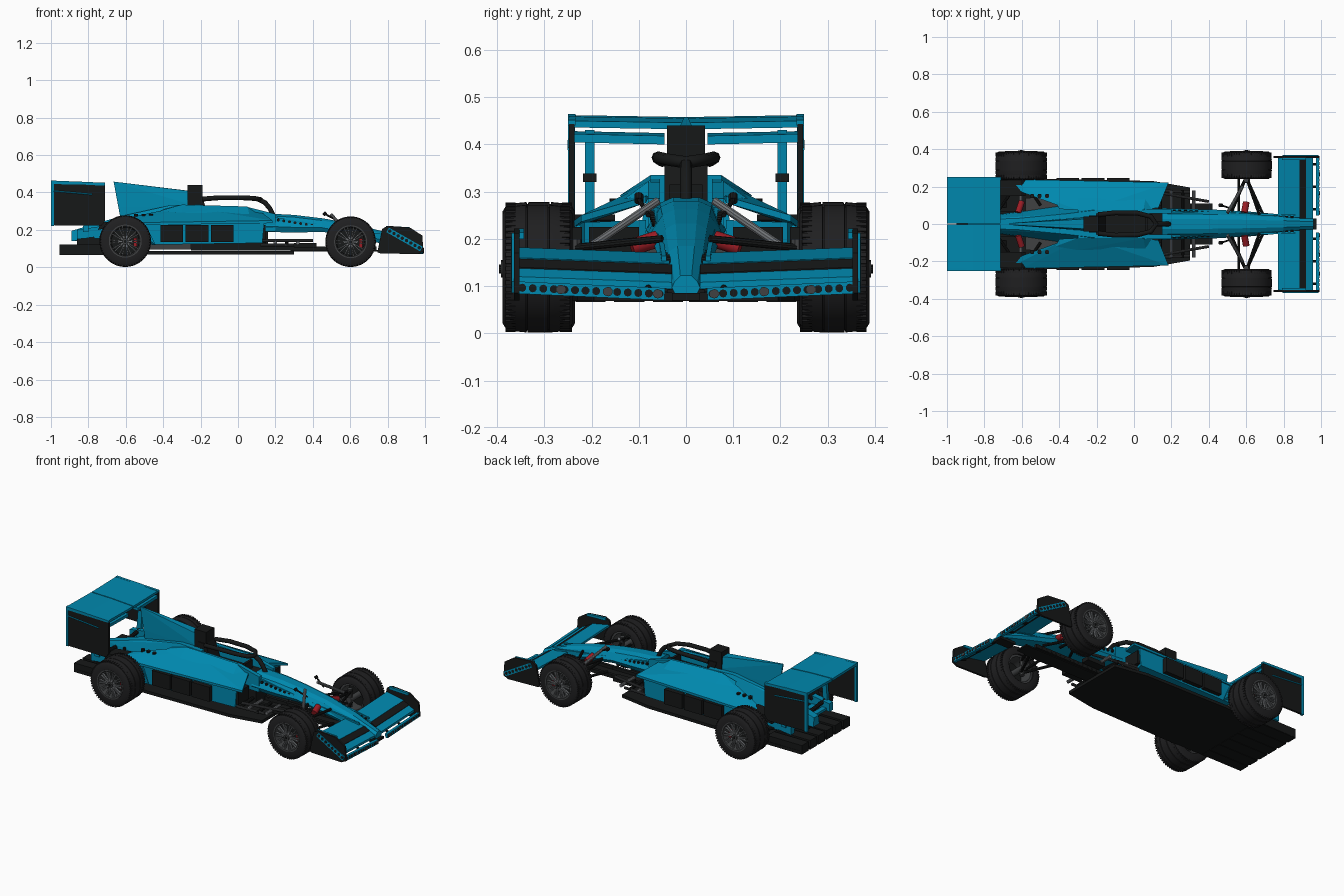
import bpy, bmesh, math
from mathutils import Matrix, Vector

if "Cube" in bpy.data.objects:
    bpy.data.objects.remove(bpy.data.objects["Cube"])


def material(name, c):
    m = bpy.data.materials.new(name)
    m.diffuse_color = (*c, 1)
    m.use_nodes = True
    m.node_tree.nodes["Principled BSDF"].inputs["Base Color"].default_value = m.diffuse_color
    return m


TEAL = material("teal", (0.0, 0.25, 0.43))
BLACK = material("black", (0.008, 0.009, 0.009))
TYRE = material("rubber", (0.014, 0.014, 0.015))
DARK = material("dark_grey", (0.05, 0.053, 0.055))
GREY = material("mid_grey", (0.16, 0.17, 0.18))
RED = material("red", (0.33, 0.012, 0.018))


def finish(bm, name, mat, mirror=True, smooth=False):
    bmesh.ops.recalc_face_normals(bm, faces=bm.faces[:])
    me = bpy.data.meshes.new(name)
    bm.to_mesh(me)
    bm.free()
    ob = bpy.data.objects.new(name, me)
    bpy.context.collection.objects.link(ob)
    me.materials.append(mat)
    if smooth:
        me.polygons.foreach_set("use_smooth", [True] * len(me.polygons))
        me.set_sharp_from_angle(angle=math.radians(35))
    if mirror:
        mod = ob.modifiers.new("mirror_y", 'MIRROR')
        mod.use_axis = (False, True, False)
    return ob


def cubes(name, mats, mat, mirror=True):
    bm = bmesh.new()
    for m in mats:
        bmesh.ops.create_cube(bm, size=1, matrix=m)
    return finish(bm, name, mat, mirror)


def box(name, x, y, z, mat, mirror=True):
    c = Vector(((x[0] + x[1]) / 2, (y[0] + y[1]) / 2, (z[0] + z[1]) / 2))
    s = (x[1] - x[0], y[1] - y[0], z[1] - z[0])
    return cubes(name, [Matrix.LocRotScale(c, None, Vector(s))], mat, mirror)


def hull(name, pts, mat, mirror=True):
    bm = bmesh.new()
    for p in pts:
        bm.verts.new(p)
    bmesh.ops.convex_hull(bm, input=bm.verts[:])
    bmesh.ops.dissolve_limit(bm, angle_limit=0.02, verts=bm.verts[:], edges=bm.edges[:])
    return finish(bm, name, mat, mirror)


def loft(name, rings, mat, mirror=True, wrap=False, cap=True, smooth=True):
    bm = bmesh.new()
    vs = [[bm.verts.new(p) for p in r] for r in rings]
    n = len(rings[0])
    pairs = list(zip(vs, vs[1:])) + ([(vs[-1], vs[0])] if wrap else [])
    for a, b in pairs:
        for i in range(n):
            bm.faces.new((a[i], a[(i + 1) % n], b[(i + 1) % n], b[i]))
    if cap and not wrap:
        bm.faces.new(vs[0])
        bm.faces.new(vs[-1])
    return finish(bm, name, mat, mirror, smooth)


def prism(name, xz, y0, y1, mat, mirror=True, dz=0):
    return loft(name, [[(x, y0, z) for x, z in xz], [(x, y1, z + dz) for x, z in xz]],
                mat, mirror, smooth=False)


def rods(name, segs, r, mat, mirror=True, n=10):
    bm = bmesh.new()
    for a, b in segs:
        a, b = Vector(a), Vector(b)
        m = Matrix.Translation((a + b) / 2) @ (b - a).to_track_quat('Z', 'Y').to_matrix().to_4x4()
        bmesh.ops.create_cone(bm, cap_ends=True, segments=n, radius1=r, radius2=r, depth=(b - a).length, matrix=m)
    return finish(bm, name, mat, mirror, True)


def hole_beam(name, a, b, axis, w, h, n, mat):
    """Beam from a to b with a row of dark holes facing along axis."""
    a, b, ax = Vector(a), Vector(b), Vector(axis)
    d = (b - a).normalized()
    rot = Matrix((d, ax, d.cross(ax))).transposed()
    cubes(name, [Matrix.LocRotScale((a + b) / 2, rot.to_quaternion(), Vector(((b - a).length, w, h)))], mat)
    cs = [a.lerp(b, (i + 0.5) / n) for i in range(n)]
    rods(name + "_holes", [(c - ax * (w / 2 + .001), c + ax * (w / 2 + .001)) for c in cs], h * .33, BLACK)


def wheel(name, cx, r, y0, y1):
    def ring(rad, y, n=56):
        return [(cx + rad * math.cos(2 * math.pi * i / n), y, r + .002 + rad * math.sin(2 * math.pi * i / n)) for i in range(n)]
    w, rr = y1 - y0, .086
    prof = [(0, rr), (0, r * .86), (.05, r * .95), (.13, r - .003), (.33, r), (.335, r - .004), (.35, r - .004), (.355, r),
            (.645, r), (.65, r - .004), (.665, r - .004), (.67, r), (.87, r - .003), (.95, r * .95), (1, r * .86), (1, rr)]
    loft(name + "_tyre", [ring(q, y0 + w * t) for t, q in prof], TYRE, wrap=True)
    loft(name + "_rim", [ring(q, y) for q, y in [(.088, y1 + .001), (.08, y1 + .001), (.074, y1 - .03), (.074, y0 + .01),
                         (.088, y0 + .01)]], DARK, wrap=True)
    loft(name + "_brake_disc", [ring(.074, y1 - .06), ring(.074, y1 - .05)], BLACK)
    rods(name + "_hub", [((cx, y0 - .02, r), (cx, y1 + .004, r))], .017, DARK, n=16)
    rods(name + "_nut", [((cx, y1, r), (cx, y1 + .008, r))], .008, BLACK)
    sp, tr = [], []
    for i in range(20):
        a = 2 * math.pi * (i // 2 + (.18 if i % 2 else -.18)) / 10
        R = Matrix.Translation((cx, 0, r)) @ Matrix.Rotation(a, 4, 'Y')
        sp.append(R @ Matrix.Translation((.048, y1 - .012, 0)) @ Matrix.Diagonal((.072, .012, .006, 1)))
    for i in range(56):
        R = Matrix.Translation((cx, 0, r + .002)) @ Matrix.Rotation(2 * math.pi * i / 56, 4, 'Y')
        for t in (.11, .89):
            tr.append(R @ Matrix.Translation((r - .007, y0 + w * t, 0)) @ Matrix.Diagonal((.012, w * .14, .009, 1)))
    cubes(name + "_spokes", sp, GREY)
    cubes(name + "_tread_blocks", tr, TYRE)
    box(name + "_brake_caliper", (cx + .045, cx + .064), (y1 - .05, y1 - .032), (r - .028, r + .018), RED)


# Wheels
wheel("rear_wheel", -.603, .138, .235, .388)
wheel("front_wheel", .602, .135, .24, .388)

# Floor and finned diffuser
hull("floor", [(x, s * y, z) for x, y in ((-.95, .235), (-.45, .24), (.1, .23), (.3, .195)) for s in (1, -1) for z in (.068, .086)], BLACK, False)
for k, y in enumerate((0, .082, .164)):
    prism(f"diffuser_strake_{k}", [(-.955, .066), (-.955, .122), (-.72, .122), (-.68, .085), (-.68, .066)],
          y + .006, y + .07, BLACK)
hole_beam("floor_rail", (.1, .045, .1), (.74, .045, .1), (0, 1, 0), .018, .022, 20, BLACK)
box("keel_plate", (.28, .8), (-.04, .04), (.085, .093), BLACK, False)

# Nose shell
secs = [(.15, .055, .085, .288, .19), (.3, .054, .08, .28, .185), (.45, .05, .076, .262, .19), (.62, .044, .066, .233, .16),
        (.8, .036, .05, .185, .12), (.96, .024, .03, .122, .085)]
loft("nose", [[(x, s * y, z) for s, y, z in ((-1, wb * .8, b), (-1, wb, b + (t - b) * .3), (-1, wt, t - .012), (-1, wt * .5, t),
     (1, wt * .5, t), (1, wt, t - .012), (1, wb, b + (t - b) * .3), (1, wb * .8, b))] for x, wt, wb, t, b in secs], TEAL, False, smooth=False)
hole_beam("nose_side_beam", (.2, .073, .255), (.86, .038, .152), (0, 1, 0), .01, .024, 22, TEAL)

# Cockpit
box("cockpit_tub", (-.25, .16), (-.055, .055), (.09, .265), BLACK, False)
prism("cockpit_side", [(-.3, .2), (-.3, .33), (.06, .32), (.2, .285), (.2, .19)], .055, .08, TEAL)
prism("seat_back", [(-.2, .26), (-.15, .26), (-.19, .37), (-.24, .37)], -.045, .045, BLACK, False)
box("steering_wheel", (.06, .075), (-.035, .035), (.265, .315), BLACK, False)
box("airbox", (-.27, -.19), (-.04, .04), (.3, .44), BLACK, False)

# Halo
for nm, pts in (("halo_hoop", [(-.19, -.05, .365), (-.1, -.06, .372), (.02, -.058, .372), (.09, -.04, .368), (.12, 0, .362),
                 (.09, .04, .368), (.02, .058, .372), (-.1, .06, .372), (-.19, .05, .365)]),
                ("halo_strut", [(.11, 0, .364), (.145, 0, .345), (.17, 0, .315), (.19, 0, .275)])):
    cu = bpy.data.curves.new(nm, 'CURVE')
    cu.dimensions, cu.bevel_depth, cu.bevel_resolution, cu.use_fill_caps = '3D', .013, 2, True
    s = cu.splines.new('POLY')
    s.points.add(len(pts) - 1)
    for p, c in zip(s.points, pts):
        p.co = (*c, 1)
    cu.materials.append(BLACK)
    bpy.context.collection.objects.link(bpy.data.objects.new(nm, cu))

# Engine cover, spine and fin
hull("engine_cover", [(x, s * y, z) for x, y, z in ((-.2, .075, .335), (-.2, .1, .2), (-.36, .055, .332), (-.36, .1, .2),
     (-.62, .03, .275), (-.62, .05, .18), (-.89, .022, .195), (-.89, .03, .14), (-.6, .045, .14))
     for s in (1, -1)], TEAL, False)
hull("shark_fin", [(x, s * y, z) for x, y, z in ((-.665, .004, .458), (-.635, .008, .325), (-.63, .008, .27), (-.27, .022, .41), (-.2, .03, .4), (-.2, .04, .32))
     for s in (1, -1)], TEAL, False)
box("gearbox", (-.86, -.4), (-.07, .07), (.095, .165), BLACK, False)
box("engine_block", (-.58, -.25), (-.14, .14), (.095, .19), DARK, False)

# Sidepods
hull("sidepod_body", [(-.5, .225, .12), (-.5, .225, .235), (.13, .215, .13), (.14, .215, .235), (-.5, .12, .12), (.1, .085, .13),
     (-.5, .15, .235), (.11, .085, .24)], TEAL)
hull("sidepod_top", [(x, y, z - d) for x, y, z in ((.185, .222, .25), (.13, .085, .29), (-.26, .07, .322), (-.38, .09, .31), (-.6, .17, .262), (-.64, .22, .245), (-.6, .238, .238))
     for d in (0, .014)], TEAL)
hull("sidepod_rear_panel", [(-.5, .236, .24), (-.6, .238, .238), (-.44, .236, .12), (-.46, .22, .12), (-.5, .22, .24)], TEAL)
hull("sidepod_shoulder", [(-.3, .075, .335), (.05, .075, .325), (.1, .08, .29), (-.4, .08, .31), (-.3, .14, .292), (.06, .13, .285), (-.42, .12, .3)], TEAL)
box("sidepod_inlet", (.09, .146), (.1, .205), (.145, .225), BLACK)
for k in range(3):
    x = -.415 + k * .135
    box(f"side_panel_{k}", (x, x + .122), (.22, .247), (.135, .225), BLACK)
for k in range(3):
    rods(f"cover_pin_{k}", [((-.545 + k * .04, .15, .26), (-.545 + k * .04, .15, .286))], .012, BLACK)
prism("rear_wheel_deflector", [(-.75, .2), (-.73, .24), (-.6, .252), (-.58, .24), (-.6, .23)], .15, .235, BLACK)
for k in range(4):
    x = .14 + k * .06
    rods(f"barge_rod_{k}", [((x, .05, .13), (x, .18, .12 + .01 * (k % 2)))], .01, GREY if k % 2 else BLACK)
rods("barge_rail", [((.12, .17, .142), (.4, .12, .142)), ((.12, .18, .12), (.3, .17, .12))], .008, DARK)
box("barge_board", (.3, .42), (.06, .11), (.105, .13), BLACK)

# Front suspension
rods("front_wishbones", [((.5, .05, .12), (.6, .25, .11)), ((.69, .05, .12), (.6, .25, .11)),
     ((.52, .06, .2), (.6, .25, .18)), ((.67, .05, .2), (.6, .25, .18)), ((.56, .04, .16), (.56, .26, .15))], .008, BLACK)
rods("front_pushrod", [((.5, .06, .28), (.58, .2, .185))], .009, GREY)
rods("mirror_stalk", [((.53, .08, .25), (.465, .1, .285))], .005, BLACK)
rods("mirror", [((.47, .1, .28), (.458, .1, .292))], .01, BLACK)
rods("front_spring", [((.59, .06, .2), (.6, .115, .182))], .018, RED, n=14)
rods("front_upright", [((.6, .235, .09), (.6, .235, .2))], .014, DARK)

# Rear suspension
rods("rear_wishbones", [((-.5, .1, .11), (-.6, .25, .11)), ((-.74, .05, .12), (-.6, .25, .11)),
     ((-.5, .1, .2), (-.6, .25, .18)), ((-.74, .05, .2), (-.6, .25, .18))], .008, BLACK)
rods("rear_driveshaft", [((-.605, .04, .14), (-.605, .26, .138))], .011, GREY)
rods("rear_spring", [((-.62, .06, .205), (-.6, .12, .185))], .017, RED, n=14)

# Front wing
prism("front_wing_flap", [(.77, .17), (.885, .148), (.885, .136), (.77, .157)], .035, .352, TEAL, dz=.012)
prism("front_wing_slot", [(.885, .146), (.92, .128), (.92, .114), (.885, .132)], .03, .352, BLACK, dz=.012)
prism("front_wing_main", [(.915, .128), (.957, .108), (.957, .094), (.915, .112)], .03, .352, TEAL, dz=.012)
hole_beam("front_wing_beam", (.982, .045, .083), (.982, .358, .097), (1, 0, 0), .016, .026, 14, TEAL)
rods("front_wing_pins", [((.972, y, .083 + (y - .045) * .045), (.994, y, .083 + (y - .045) * .045)) for y in (.06, .165, .265)], .01, DARK)
rods("front_wing_links", [((.93, y, .105), (.98, y, .088)) for y in (.08, .2, .32)], .007, BLACK)
prism("front_endplate", [(.745, .08), (.77, .205), (.8, .222), (.92, .212), (.985, .17), (.992, .085), (.96, .07), (.76, .075)], .352, .364, BLACK)
hole_beam("front_endplate_beam", (.8, .362, .2), (.98, .362, .098), (0, 1, 0), .014, .028, 8, TEAL)
prism("front_endplate_trim", [(.79, .205), (.79, .222), (.92, .214), (.92, .2)], .343, .353, TEAL)
box("nose_pylon", (.87, .975), (-.03, .03), (.07, .085), BLACK, False)

# Rear wing: full upper plane with a separate plane below it
prism("rear_wing_upper", [(-1, .458), (-1, .443), (-.86, .44), (-.715, .432), (-.715, .446), (-.86, .455)], .003, .248, TEAL, dz=.004)
prism("rear_wing_lower", [(-.9, .424), (-.9, .412), (-.715, .4), (-.715, .418)], .045, .236, TEAL, dz=.004)
prism("rear_endplate", [(-.998, .225), (-.998, .455), (-.71, .443), (-.71, .25), (-.73, .222)], .236, .248, BLACK)
prism("rear_endplate_trim", [(-1, .445), (-1, .464), (-.71, .452), (-.71, .44)], .234, .25, TEAL)
box("rear_endplate_edge", (-1, -.985), (.235, .25), (.222, .45), TEAL)
rods("rear_endplate_stripe", [((-.985, .247, .408), (-.78, .247, .39))], .004, TEAL)
prism("rear_wing_support", [(-.83, .19), (-.81, .43), (-.785, .42), (-.8, .19)], .194, .214, TEAL)
box("support_clip", (-.83, -.78), (.19, .218), (.32, .338), BLACK)
rods("rear_wing_cross_tube", [((-.81, .02, .18), (-.81, .21, .2))], .012, BLACK)
prism("support_foot", [(-.86, .15), (-.86, .2), (-.7, .225), (-.7, .17)], .17, .205, TEAL)
for x in (-.84, -.77):
    box("rear_beam_wing", (x, x + .03), (.02, .2), (.155, .17), TEAL)
